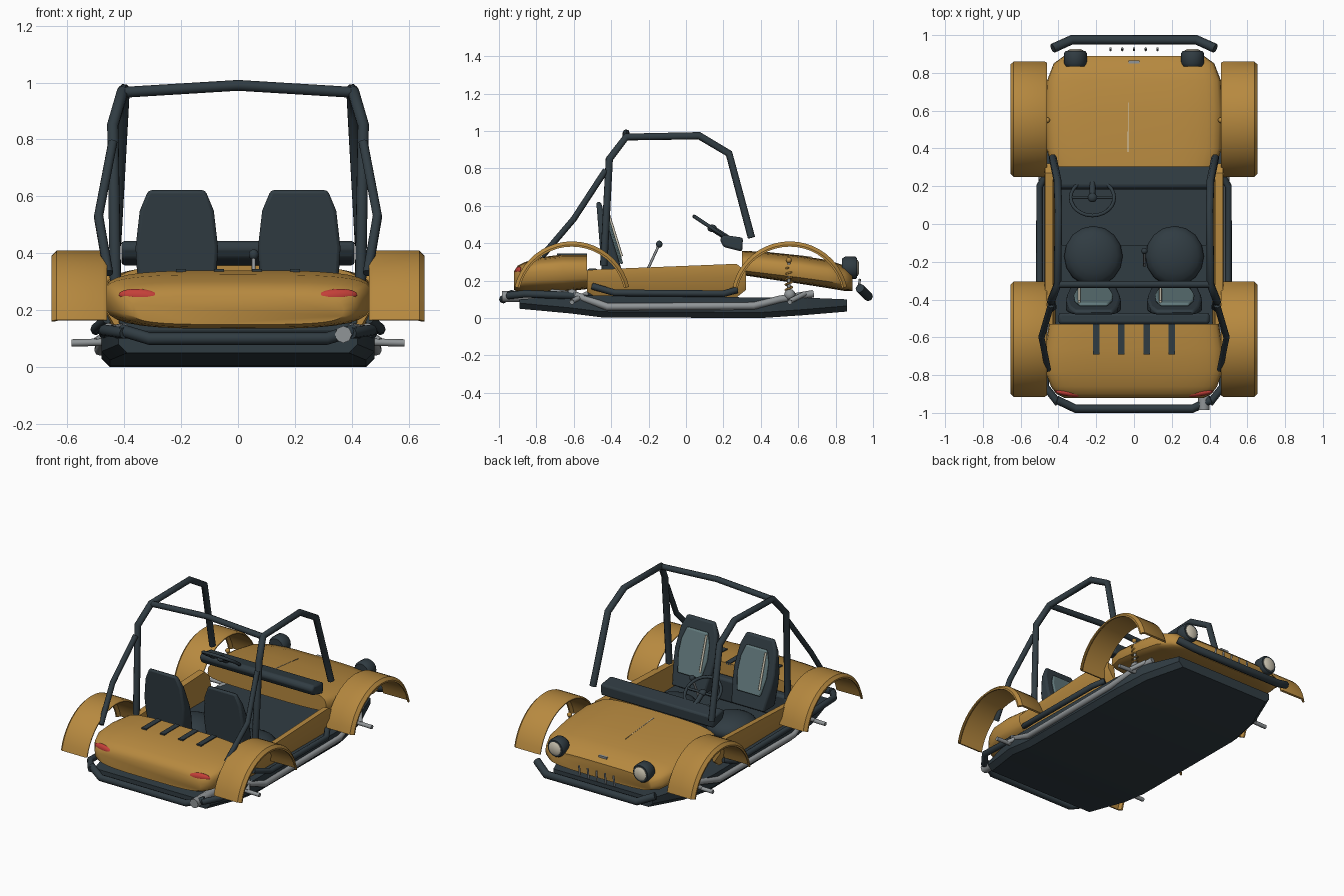
import bpy, bmesh
from math import sin, cos, pi, radians, copysign
from mathutils import Vector

if "Cube" in bpy.data.objects:
    bpy.data.objects.remove(bpy.data.objects["Cube"])

def mat(name, c):
    m = bpy.data.materials.new(name)
    m.diffuse_color = (*c, 1)
    m.use_nodes = True
    m.node_tree.nodes["Principled BSDF"].inputs["Base Color"].default_value = m.diffuse_color
    return m

AMBER = mat("amber", (0.47, 0.25, 0.05))
DARK = mat("dark", (0.03, 0.045, 0.055))
TEAL = mat("teal", (0.12, 0.19, 0.2))
RED = mat("red", (0.55, 0.05, 0.04))
CREAM = mat("cream", (0.65, 0.6, 0.48))
STEEL = mat("steel", (0.28, 0.3, 0.31))

def finish(name, bm, m, bevel=0, angle=40):
    bmesh.ops.recalc_face_normals(bm, faces=bm.faces)
    me = bpy.data.meshes.new(name)
    bm.to_mesh(me)
    bm.free()
    ob = bpy.data.objects.new(name, me)
    bpy.context.collection.objects.link(ob)
    me.materials.append(m)
    if bevel:
        b = ob.modifiers.new("bevel", 'BEVEL')
        b.width, b.segments = bevel, 2
    bpy.ops.object.select_all(action='DESELECT')
    ob.select_set(True)
    bpy.context.view_layer.objects.active = ob
    bpy.ops.object.shade_smooth_by_angle(angle=radians(angle))
    return ob

def loft(name, rings, m, bevel=0):
    bm = bmesh.new()
    vs = [[bm.verts.new(p) for p in r] for r in rings]
    n = len(rings[0])
    for a, b in zip(vs, vs[1:]):
        for i in range(n):
            bm.faces.new((a[i], a[(i + 1) % n], b[(i + 1) % n], b[i]))
    bm.faces.new(vs[0])
    bm.faces.new(vs[-1])
    return finish(name, bm, m, bevel)

def tube(name, pts, r, m, cyclic=False):
    cu = bpy.data.curves.new(name, 'CURVE')
    cu.dimensions = '3D'
    cu.bevel_depth, cu.bevel_resolution, cu.use_fill_caps = r, 2, True
    sp = cu.splines.new('POLY')
    sp.points.add(len(pts) - 1)
    for p, q in zip(sp.points, pts):
        p.co = (*q, 1)
    sp.use_cyclic_u = cyclic
    tmp = bpy.data.objects.new("tmp", cu)
    bm = bmesh.new()
    bpy.context.collection.objects.link(tmp)
    bpy.context.view_layer.update()
    me = bpy.data.meshes.new_from_object(tmp.evaluated_get(bpy.context.evaluated_depsgraph_get()))
    bm.from_mesh(me)
    bpy.data.objects.remove(tmp)
    return finish(name, bm, m, angle=50)

def box(name, c, s, m, bevel=0):
    rings = [[(c[0] + i * s[0] / 2, c[1] + j * s[1] / 2, c[2] + k * s[2] / 2)
              for i, k in ((-1, -1), (1, -1), (1, 1), (-1, 1))] for j in (-1, 1)]
    return loft(name, rings, m, bevel)

def ball(name, c, s, m, seg=16):
    bm = bmesh.new()
    bmesh.ops.create_uvsphere(bm, u_segments=seg, v_segments=10, radius=1)
    for v in bm.verts:
        v.co = Vector((v.co.x * s[0], v.co.y * s[1], v.co.z * s[2])) + Vector(c)
    return finish(name, bm, m)

def shell_ring(y, w, zb, zm, zt, n=32, e=0.55):
    """Rounded body cross-section with separate upper and lower heights."""
    out = []
    for i in range(n):
        a = 2 * pi * i / n
        c, s = cos(a), sin(a)
        h = zt - zm if s > 0 else zm - zb
        out.append((w * copysign(abs(c) ** e, c), y, zm + h * copysign(abs(s) ** e, s)))
    return out

def side(s, pts):
    return [(s * x, y, z) for x, y, z in pts]

# Floor pan
loft("floor_pan", [[(-w, y, zt), (-w, y, zb + 0.03), (-w + 0.03, y, zb), (w - 0.03, y, zb),
                    (w, y, zb + 0.03), (w, y, zt)] for y, w, zb, zt in
     ((-0.89, 0.42, 0.05, 0.1), (-0.62, 0.48, 0.025, 0.12), (-0.45, 0.48, 0.004, 0.12),
      (0.4, 0.48, 0, 0.11), (0.62, 0.45, 0.015, 0.11), (0.86, 0.36, 0.035, 0.1))], DARK)

# Hood and tail shells
loft("hood", [shell_ring(*r) for r in
     ((0.30, 0.43, 0.23, 0.27, 0.36), (0.40, 0.465, 0.215, 0.26, 0.355), (0.6, 0.47, 0.185, 0.24, 0.335),
      (0.76, 0.46, 0.16, 0.22, 0.31), (0.85, 0.425, 0.145, 0.2, 0.28), (0.89, 0.37, 0.145, 0.19, 0.245))], AMBER)
loft("tail_shell", [shell_ring(*r) for r in
     ((-0.53, 0.45, 0.155, 0.25, 0.34), (-0.66, 0.47, 0.14, 0.25, 0.34), (-0.78, 0.47, 0.135, 0.25, 0.325),
      (-0.86, 0.44, 0.135, 0.24, 0.3), (-0.9, 0.41, 0.14, 0.22, 0.28), (-0.92, 0.37, 0.15, 0.2, 0.25))], AMBER)
loft("hood_stripe", [[(x, y, z + d) for d in (0, 0.006) for x in ((-w - .03, .03 - .06 * (1 - w)) if d == 0 else (.03 - .06 * (1 - w), -w - .03))]
     for y, z, w in ((0.38, 0.353, 0.005), (0.67, 0.323, 0.0))], CREAM)
box("nose_tag", (0, 0.857, 0.274), (0.06, 0.016, 0.012), STEEL)
box("rear_bulkhead", (0, -0.5, 0.19), (0.8, 0.06, 0.15), DARK, 0.015)

# Tail vents
for x in (-0.2, -0.067, 0.067, 0.2):
    box("tail_vent", (x, -0.61, 0.337), (0.035, 0.16, 0.015), DARK)

# Dash pad
loft("dash_pad", [[(x, y, z) for y, z in ((0.18, 0.42), (0.2, 0.38), (0.3, 0.355), (0.305, 0.43), (0.2, 0.445))]
     for x in (-0.41, 0.41)], DARK, 0.012)

# Steering wheel
hub = Vector((-0.22, 0.14, 0.48))
u, v = Vector((1, 0, 0)), Vector((0, 0.83, -0.55))
rim = [hub + 0.115 * (u * cos(a) + v * sin(a)) for a in [2 * pi * i / 24 for i in range(24)]]
tube("steering_rim", rim, 0.01, DARK, True)
for k in (0, 6, 12):
    tube("steering_spoke", [hub, rim[k]], 0.008, DARK)
ball("steering_hub", hub, (0.025, 0.025, 0.02), DARK)
tube("steering_column", [hub, (-0.22, 0.25, 0.41)], 0.016, DARK)

# Gear lever
tube("gear_lever", [(0.055, -0.22, 0.12), (0.055, -0.205, 0.26), (0.055, -0.145, 0.39)], 0.007, STEEL)
ball("gear_knob", (0.055, -0.143, 0.395), (0.017, 0.017, 0.019), DARK)

# Seats
def front_y(z):
    return -0.35 - 0.31 * (z - 0.28)

def plate(name, cx, half, back, front, m, bevel):
    out = [(w, z) for w, z in half] + [(-w, z) for w, z in reversed(half)]
    loft(name, [[(cx + w, f(z), z) for w, z in out] for f in (back, front)], m, bevel)

for x in (-0.215, 0.215):
    plate("seat_back", x, ((0.12, 0.2), (0.14, 0.34), (0.145, 0.42), (0.13, 0.55), (0.1, 0.622)),
          lambda z: -0.45 - 0.08 * (z - 0.25), front_y, DARK, 0.015)
    plate("seat_insert", x, ((0.085, 0.29), (0.105, 0.4), (0.1, 0.49), (0.075, 0.56)),
          front_y, lambda z: front_y(z) + 0.018, TEAL, 0.008)
    tube("seat_belt", [(x - 0.075, front_y(z) + 0.022, z) for z in (0.55, 0.42, 0.33)], 0.007, CREAM)
    ball("seat_cushion", (x, -0.17, 0.15), (0.155, 0.16, 0.075), DARK)
box("seat_mount", (0, -0.21, 0.1), (0.85, 0.2, 0.05), DARK)

# Roll cage cross bar
tube("cage_cross_bar", [(-0.41, -0.32, 0.965), (0, -0.32, 0.99), (0.41, -0.32, 0.965)], 0.019, DARK)

for s in (1, -1):
    # Roll cage sides
    tube("cage_hoop", side(s, [(0.43, -0.44, 0.28), (0.44, -0.41, 0.85), (0.405, -0.32, 0.968),
                               (0.4, 0.07, 0.975), (0.405, 0.23, 0.88), (0.43, 0.35, 0.43)]), 0.021, DARK)
    tube("cage_brace", side(s, [(0.44, -0.43, 0.79), (0.49, -0.6, 0.53), (0.455, -0.77, 0.33)]), 0.017, DARK)

    # Cockpit side panel
    prof = ((-0.53, 0.14, 0.255), (-0.48, 0.11, 0.26), (0.27, 0.11, 0.29), (0.32, 0.15, 0.25))
    loft("side_panel", [side(s, [(0.43, y, b), (0.475, y, (b + t) / 2 + 0.02), (0.47, y, t), (0.43, y, t - 0.005),
                                 (0.415, y, b)]) for y, b, t in prof], AMBER)

    # Side rails
    tube("side_rail", side(s, [(0.4, -0.72, 0.135), (0.46, -0.6, 0.125), (0.485, -0.42, 0.06), (0.485, 0.36, 0.065),
                               (0.46, 0.5, 0.1), (0.42, 0.68, 0.13)]), 0.02, STEEL)
    tube("nerf_bar", side(s, [(0.46, -0.5, 0.17), (0.5, -0.38, 0.135), (0.5, 0.2, 0.13), (0.46, 0.27, 0.15)]), 0.018, DARK)
    tube("rear_side_bar", side(s, [(0.4, -0.95, 0.12), (0.47, -0.86, 0.13), (0.47, -0.6, 0.12)]), 0.02, DARK)

    # Fenders and axle stubs
    for y0 in (0.555, -0.61):
        R, sec = 0.314, ((0.46, -0.008), (0.475, 0), (0.637, 0), (0.655, -0.018), (0.655, -0.028),
                         (0.645, -0.028), (0.63, -0.012), (0.46, -0.014))
        rings = []
        for i in range(21):
            a = radians(13 + 154 * i / 20)
            rings.append(side(s, [(x, y0 + (R + d) * cos(a), 0.096 + (R + d) * sin(a)) for x, d in sec]))
        loft("fender", rings, AMBER)
        tube("axle_stub", side(s, [(0.4, y0, 0.09), (0.585, y0, 0.085)]), 0.013, STEEL)
        tube("suspension_arm", side(s, [(0.44, y0 + 0.08, 0.13), (0.5, y0, 0.09)]), 0.014, STEEL)
        ball("axle_boot", (s * 0.455, y0, 0.125), (0.03, 0.03, 0.03), STEEL)

    # Front spring and damper
    tube("damper", side(s, [(0.455, 0.55, 0.1), (0.455, 0.55, 0.31)]), 0.009, STEEL)
    tube("spring", [(s * (0.455 + 0.018 * cos(i * pi / 4)), 0.55 + 0.018 * sin(i * pi / 4), 0.13 + i * 0.0035)
                    for i in range(41)], 0.005, AMBER)
    ball("damper_mount", (s * 0.46, 0.55, 0.31), (0.015, 0.015, 0.015), AMBER)

    # Headlights
    for nm, m, secs in (("headlight_housing", DARK, ((0.835, 0.05), (0.85, 0.06), (0.905, 0.06), (0.915, 0.053))),
                        ("headlight_lens", CREAM, ((0.9, 0.043), (0.918, 0.043), (0.926, 0.028)))):
        loft(nm, [[(s * 0.31 + r * cos(i * pi / 8), y, 0.268 + r * sin(i * pi / 8)) for i in range(16)]
                  for y, r in secs], m)

    # Tail lights
    t = ball("tail_light", (0, 0, 0), (0.075, 0.018, 0.025), RED)
    t.location = (s * 0.345, -0.895, 0.25)
    t.rotation_euler = (0, s * radians(-4), s * radians(8))

# Bumpers
tube("front_bumper", [(-0.43, 0.93, 0.16), (-0.33, 0.975, 0.115), (0.33, 0.975, 0.115), (0.43, 0.93, 0.16)], 0.025, DARK)
tube("rear_bumper", [(-0.41, -0.93, 0.13), (-0.31, -0.978, 0.1), (0.31, -0.978, 0.1), (0.41, -0.93, 0.13)], 0.022, DARK)

# Grille pins
for i in range(-2, 3):
    tube("grille_pin", [(i * 0.0625, 0.92, 0.14), (i * 0.0625, 0.93, 0.21)], 0.006, STEEL)

# Exhaust
tube("exhaust", [(0.37, -0.985, 0.115), (0.37, -0.6, 0.115)], 0.03, STEEL)
